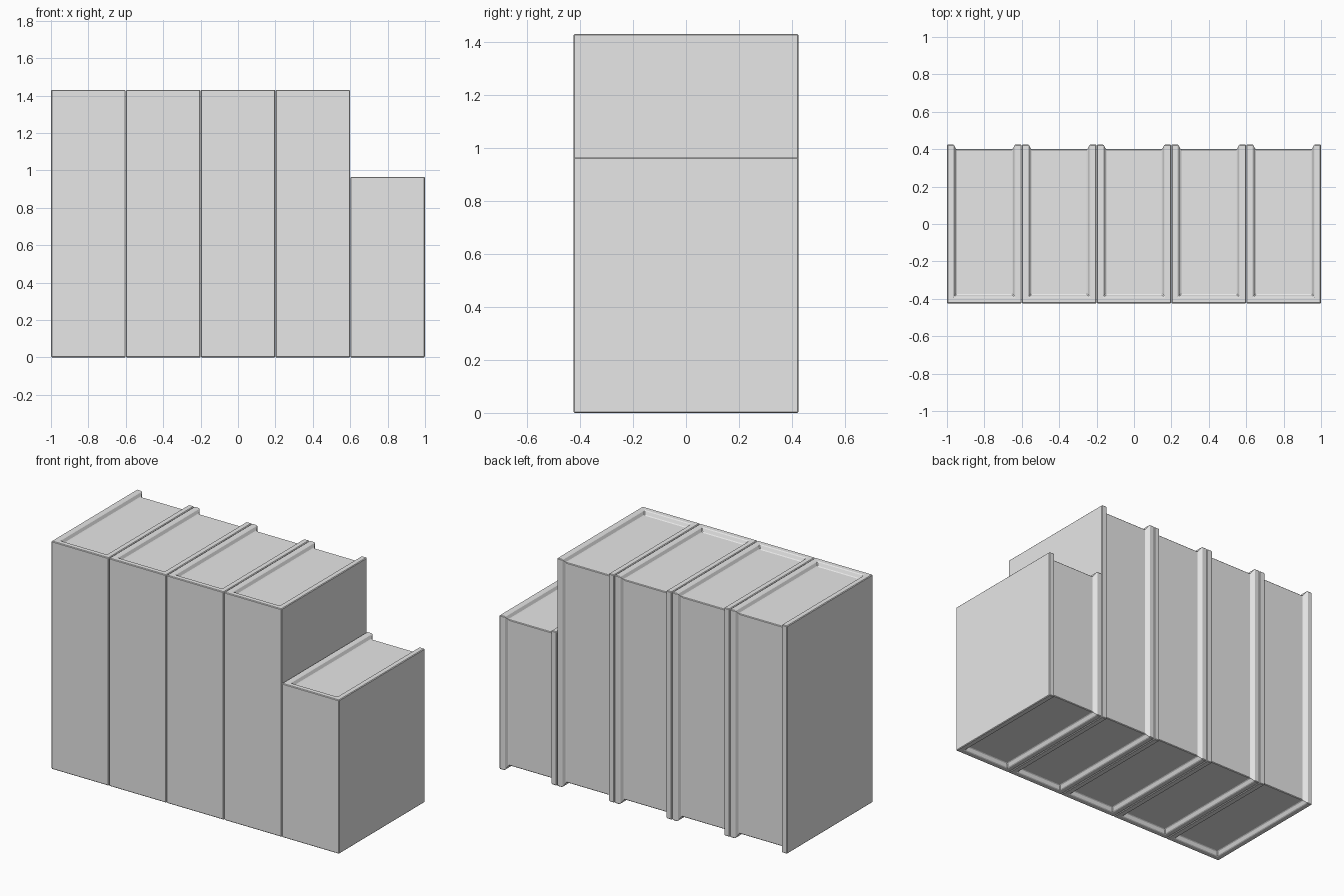
import bpy
import bmesh

cube = bpy.data.objects.get("Cube")
if cube:
    bpy.data.objects.remove(cube, do_unlink=True)

grey = bpy.data.materials.new("plain_grey")
grey.use_nodes = True
grey.diffuse_color = (0.8, 0.8, 0.8, 1)
grey.node_tree.nodes["Principled BSDF"].inputs["Base Color"].default_value = (0.8, 0.8, 0.8, 1)

WIDTH, DEPTH = 0.4, 0.85
RECESS = 0.025


def make_book(name, x, height):
    bm = bmesh.new()
    bmesh.ops.create_cube(bm, size=1)
    for v in bm.verts:
        v.co.x = x + v.co.x * (WIDTH - 0.002)
        v.co.y *= DEPTH
        v.co.z = (v.co.z + 0.5) * height
    bm.normal_update()

    # page block: the top, back and bottom are inset as one strip and sunk,
    # leaving the two boards and the spine as a raised rim
    pages = [f for f in bm.faces if f.normal.y > 0.9 or abs(f.normal.z) > 0.9]
    for thickness in (0.036, 0.012):
        bmesh.ops.inset_region(bm, faces=pages, thickness=thickness,
                               use_boundary=True, use_even_offset=True)
    for v in {v for f in pages for v in f.verts}:
        if v.co.y > DEPTH / 2 - 0.01:
            v.co.y -= RECESS
        v.co.z += RECESS if v.co.z < height / 2 else -RECESS

    mesh = bpy.data.meshes.new(name)
    bm.normal_update()
    bm.to_mesh(mesh)
    bm.free()
    mesh.materials.append(grey)
    book = bpy.data.objects.new(name, mesh)
    bpy.context.collection.objects.link(book)

    # slightly worn cover edges
    bevel = book.modifiers.new("edge_bevel", 'BEVEL')
    bevel.width = 0.004
    bevel.segments = 1
    bevel.limit_method = 'ANGLE'
    bevel.angle_limit = 0.9


# four tall books and one short book on the model's left
for i in range(4):
    make_book(f"tall_book_{i + 1}", (i - 2) * WIDTH, 1.43)
make_book("short_book", 2 * WIDTH, 0.965)
